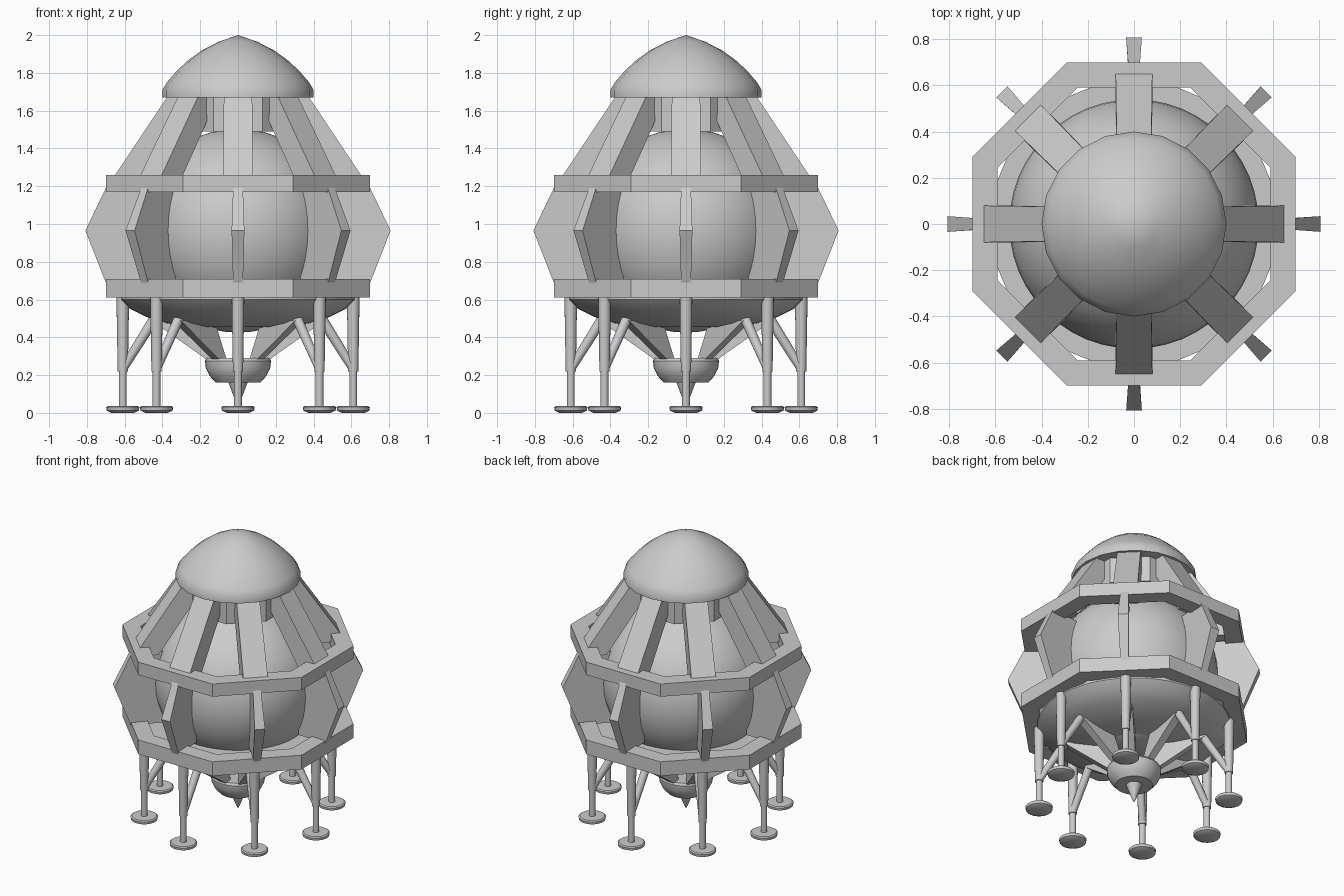
import bpy, bmesh, math
from mathutils import Matrix, Vector

if "Cube" in bpy.data.objects:
    bpy.data.objects.remove(bpy.data.objects["Cube"])

grey = bpy.data.materials.new("plain grey")
grey.diffuse_color = (0.6, 0.6, 0.6, 1)
grey.use_nodes = True
grey.node_tree.nodes["Principled BSDF"].inputs["Base Color"].default_value = grey.diffuse_color


def finish(name, bm, smooth=True):
    bmesh.ops.remove_doubles(bm, verts=bm.verts, dist=1e-5)
    bmesh.ops.recalc_face_normals(bm, faces=bm.faces)
    me = bpy.data.meshes.new(name)
    bm.to_mesh(me)
    bm.free()
    ob = bpy.data.objects.new(name, me)
    bpy.context.collection.objects.link(ob)
    me.materials.append(grey)
    if smooth:
        bpy.ops.object.select_all(action='DESELECT')
        bpy.context.view_layer.objects.active = ob
        ob.select_set(True)
        bpy.ops.object.shade_smooth_by_angle(angle=math.radians(32))
    return ob


def lathe(bm, profile, sides, closed=False, offset=0.0, at=(0, 0)):
    """Spin an (r, z) profile about a vertical axis."""
    rings = []
    for i in range(sides):
        a = offset + math.tau * i / sides
        rings.append([bm.verts.new((at[0] + r * math.cos(a), at[1] + r * math.sin(a), z))
                      for r, z in profile])
    n = len(profile)
    for i in range(sides):
        p, q = rings[i], rings[(i + 1) % sides]
        for j in range(n if closed else n - 1):
            k = (j + 1) % n
            if profile[j][0] == 0:
                bm.faces.new((p[j], p[k], q[k]))
            elif profile[k][0] == 0:
                bm.faces.new((p[j], p[k], q[j]))
            else:
                bm.faces.new((p[j], p[k], q[k], q[j]))


def lathed(name, profile, sides, smooth=True, **kw):
    bm = bmesh.new()
    lathe(bm, profile, sides, **kw)
    return finish(name, bm, smooth)


def radial_plates(name, outline):
    """Eight upright plates; outline points are (radius, z, half width)."""
    bm = bmesh.new()
    n = len(outline)
    for k in range(8):
        m = Matrix.Rotation(k * math.pi / 4, 3, 'Z')
        l = [bm.verts.new(m @ Vector((r, w, z))) for r, z, w in outline]
        s = [bm.verts.new(m @ Vector((r, -w, z))) for r, z, w in outline]
        bm.faces.new(l)
        bm.faces.new(s[::-1])
        for i in range(n):
            j = (i + 1) % n
            bm.faces.new((l[i], l[j], s[j], s[i]))
    return finish(name, bm, False)


# Cap dome and its neck
lathed("cap_dome", [(0, 1.67), (0.4, 1.67), (0.4, 1.71), (0.375, 1.752), (0.32, 1.815),
                    (0.26, 1.87), (0.19, 1.92), (0.1, 1.966), (0, 2.0)], 20)
c = 1 / math.cos(math.pi / 8)
lathed("neck", [(0, 1.49), (0.31 * c, 1.49), (0.31 * c, 1.68), (0, 1.68)], 8,
       smooth=False, offset=math.pi / 8)

# Main sphere
bm = bmesh.new()
bmesh.ops.create_uvsphere(bm, u_segments=48, v_segments=24, radius=0.54,
                          matrix=Matrix.Translation((0, 0, 0.965)))
finish("main_sphere", bm)

# Octagonal rings
for name, z0, z1 in (("upper_ring", 1.17, 1.26), ("lower_ring", 0.61, 0.71)):
    lathed(name, [(0.59 * c, z0), (0.7 * c, z0), (0.7 * c, z1), (0.59 * c, z1)], 8,
           smooth=False, closed=True, offset=math.pi / 8)

# Sloping roof struts, side fins and lower nozzle fins
radial_plates("roof_struts", [(0.69, 1.2, 0.08), (0.37, 1.68, 0.075),
                              (0.22, 1.68, 0.075), (0.53, 1.2, 0.08)])
radial_plates("side_fins", [(0.7, 0.69, 0.026), (0.808, 0.965, 0.034), (0.7, 1.19, 0.026),
                            (0.48, 1.19, 0.012), (0.48, 0.69, 0.012)])
radial_plates("nozzle_fins", [(0.17, 0.285, 0.025), (0.46, 0.49, 0.03),
                              (0.2, 0.49, 0.025), (0.1, 0.27, 0.02)])

# Shallow bowl under the lower ring
lathed("lower_bowl", [(0, 0.65), (0.62, 0.65), (0.62, 0.6), (0.57, 0.55), (0.49, 0.51),
                      (0.38, 0.475), (0.26, 0.455), (0.12, 0.45), (0, 0.45)], 40)

# Nozzle cup and spike
lathed("nozzle_cup", [(0, 0.29), (0.165, 0.29), (0.175, 0.275), (0.17, 0.235),
                      (0.15, 0.195), (0.12, 0.162), (0, 0.162)], 32)
lathed("nozzle_spike", [(0, 0.17), (0.052, 0.165), (0.03, 0.105), (0.012, 0.06), (0, 0.035)], 20)

# Eight landing legs: tube, piston, foot pad and brace
legs, feet, braces = bmesh.new(), bmesh.new(), bmesh.new()
for k in range(8):
    a = k * math.pi / 4
    d = Vector((math.cos(a), math.sin(a), 0))
    at = (0.61 * d.x, 0.61 * d.y)
    lathe(legs, [(0, 0.63), (0.034, 0.63), (0.027, 0.22), (0.021, 0.22), (0.021, 0.02), (0, 0.02)],
          16, at=at)
    lathe(feet, [(0, 0), (0.06, 0), (0.085, 0.012), (0.088, 0.03), (0.08, 0.036), (0, 0.038)],
          24, at=at)
    p, q = d * 0.605 + Vector((0, 0, 0.24)), d * 0.43 + Vector((0, 0, 0.52))
    m = Matrix.Translation((p + q) / 2) @ (q - p).to_track_quat('Z', 'Y').to_matrix().to_4x4()
    bmesh.ops.create_cone(braces, cap_ends=True, segments=14, radius1=0.023, radius2=0.028,
                          depth=(q - p).length, matrix=m)
finish("landing_legs", legs)
finish("foot_pads", feet)
finish("leg_braces", braces)
